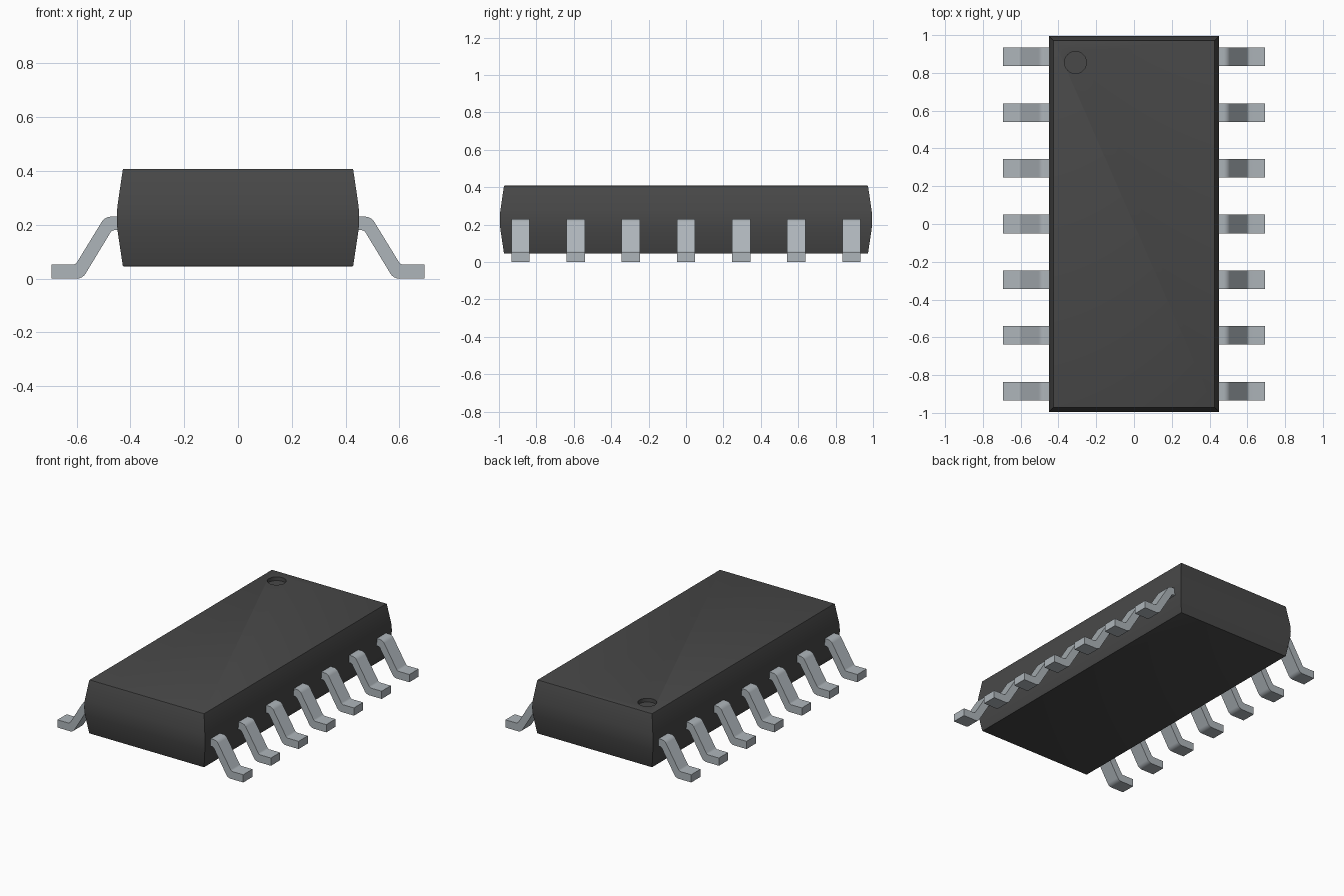
import bpy
import bmesh
import math
from mathutils import Matrix

if "Cube" in bpy.data.objects:
    bpy.data.objects.remove(bpy.data.objects["Cube"], do_unlink=True)


def make_material(name, colour):
    mat = bpy.data.materials.new(name)
    mat.use_nodes = True
    mat.diffuse_color = colour
    mat.node_tree.nodes["Principled BSDF"].inputs["Base Color"].default_value = colour
    return mat


def make_object(name, bm, mat):
    bmesh.ops.recalc_face_normals(bm, faces=bm.faces[:])
    mesh = bpy.data.meshes.new(name)
    bm.to_mesh(mesh)
    bm.free()
    mesh.materials.append(mat)
    obj = bpy.data.objects.new(name, mesh)
    bpy.context.collection.objects.link(obj)
    return obj


def smooth(obj):
    bpy.ops.object.select_all(action="DESELECT")
    obj.select_set(True)
    bpy.context.view_layer.objects.active = obj
    bpy.ops.object.shade_smooth_by_angle(angle=math.radians(30))


plastic = make_material("black plastic", (0.065, 0.065, 0.065, 1))
metal = make_material("tinned metal", (0.42, 0.46, 0.49, 1))

# Package body: a block drafted up and down from a rounded parting line
bm = bmesh.new()
rings = []
for z, inset in ((0.045, 0.027), (0.225, 0), (0.408, 0.027)):
    x, y = 0.455 - inset, 1 - inset
    rings.append([bm.verts.new((sx * x, sy * y, z))
                  for sx, sy in ((-1, -1), (1, -1), (1, 1), (-1, 1))])
for low, high in zip(rings, rings[1:]):
    for i in range(4):
        j = (i + 1) % 4
        bm.faces.new((low[i], low[j], high[j], high[i]))
bm.faces.new(rings[0][::-1])
bm.faces.new(rings[2])
waist = [e for e in bm.edges if all(v in rings[1] for v in e.verts)]
bmesh.ops.bevel(bm, geom=waist, offset=0.05, segments=4, profile=0.5, affect="EDGES")
rims = [e for e in bm.edges if all(v.co.z > 0.4 for v in e.verts)
        or all(v.co.z < 0.05 for v in e.verts)]
bmesh.ops.bevel(bm, geom=rims, offset=0.004, segments=2, profile=0.5, affect="EDGES")
body = make_object("package_body", bm, plastic)

# Round index recess in the top
bm = bmesh.new()
bmesh.ops.create_cone(bm, cap_ends=True, segments=48, radius1=0.058, radius2=0.058,
                      depth=0.1, matrix=Matrix.Translation((-0.31, 0.855, 0.433)))
cutter = make_object("index_cutter", bm, plastic)
cutter.hide_render = True
cut = body.modifiers.new("index recess", "BOOLEAN")
cut.operation = "DIFFERENCE"
cut.solver = "EXACT"
cut.object = cutter
bpy.context.view_layer.objects.active = body
bpy.ops.object.modifier_apply(modifier=cut.name)
bpy.data.objects.remove(cutter, do_unlink=True)
smooth(body)

# Gull-wing lead: side profile extruded along y, with rounded bends
PROFILE = [(0.43, 0.23), (0.495, 0.23), (0.604, 0.052), (0.693, 0.052),
           (0.693, 0), (0.578, 0), (0.469, 0.18), (0.43, 0.18)]
BENDS = {1: 0.02, 2: 0.01, 5: 0.02, 6: 0.01}


def make_lead(name, side, y):
    bm = bmesh.new()
    width = 0.098
    front = [bm.verts.new((side * x, y - width / 2, z)) for x, z in PROFILE]
    back = [bm.verts.new((side * x, y + width / 2, z)) for x, z in PROFILE]
    bm.faces.new(front)
    bm.faces.new(back[::-1])
    count = len(PROFILE)
    for i in range(count):
        j = (i + 1) % count
        bm.faces.new((front[i], back[i], back[j], front[j]))
    bends = [(bm.edges.get((front[i], back[i])), r) for i, r in BENDS.items()]
    for edge, offset in bends:
        bmesh.ops.bevel(bm, geom=[edge], offset=offset, segments=4,
                        profile=0.5, affect="EDGES")
    smooth(make_object(name, bm, metal))


for label, side in (("left", 1), ("right", -1)):
    for n in range(7):
        make_lead(f"{label}_lead_{n + 1}", side, (n - 3) * 0.295)
